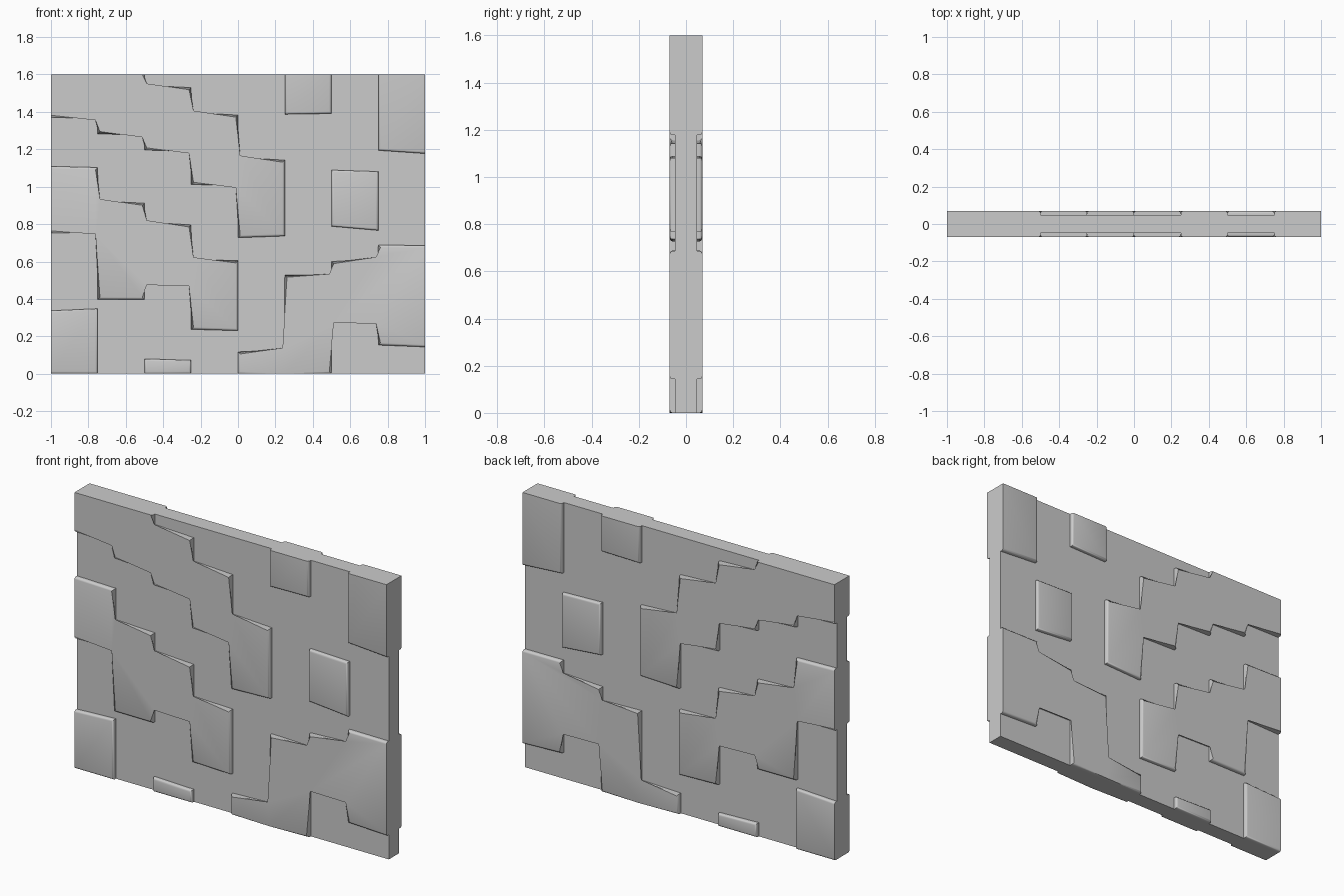
import bpy, bmesh, math

if "Cube" in bpy.data.objects:
    bpy.data.objects.remove(bpy.data.objects["Cube"])

W, H = 0.25, 1.6            # column width, slab height
CORE, FACE = 0.047, 0.069   # half depth of core and of raised plates

# Raised plates: first column, then per column (bottom left, bottom right, top left, top right)
PLATES = {
    "upper_stepped_plate": (0, [(1.37, 1.367, H, H), (1.283, 1.276, H, H), (1.196, 1.19, 1.54, 1.53),
                                (1.012, 1.006, 1.395, 1.383), (0.727, 0.736, 1.155, 1.142)]),
    "middle_stepped_plate": (0, [(0.752, 0.758, 1.109, 1.103), (0.397, 0.396, 0.922, 0.912),
                                 (0.487, 0.48, 0.809, 0.796), (0.237, 0.23, 0.611, 0.604)]),
    "corner_plate": (0, [(0, 0, 0.337, 0.348)]),
    "small_bottom_plate": (2, [(0, 0, 0.08, 0.072)]),
    "lower_stepped_plate": (4, [(0, 0, 0.117, 0.126), (0, 0, 0.528, 0.521),
                                (0.284, 0.28, 0.6, 0.612), (0.153, 0.143, 0.688, 0.686)]),
    "top_plate": (5, [(1.387, 1.391, H, H)]),
    "square_plate": (6, [(0.788, 0.766, 1.089, 1.081)]),
    "side_plate": (7, [(1.194, 1.177, H, H)]),
}


def link(name, bm):
    me = bpy.data.meshes.new(name)
    bm.to_mesh(me)
    bm.free()
    ob = bpy.data.objects.new(name, me)
    bpy.context.collection.objects.link(ob)
    return ob


def plate(name, start, cols):
    # stepped outline: along the bottom, back along the top
    low, high = [], []
    for i, (bl, br, tl, tr) in enumerate(cols):
        x = -1 + (start + i) * W
        low += [(x, bl), (x + W, br)]
        high += [(x, tl), (x + W, tr)]
    pts = []
    for p in low + high[::-1]:
        if not pts or p != pts[-1]:
            pts.append(p)
    bm = bmesh.new()
    back = [bm.verts.new((x, -CORE, z)) for x, z in pts]
    front = [bm.verts.new((x, -FACE, z)) for x, z in pts]
    n = len(pts)
    bm.faces.new(front)
    for i in range(n):
        j = (i + 1) % n
        bm.faces.new((front[j], front[i], back[i], back[j]))
    # round the front rim, except where it is flush with the slab's top and ends
    rim = []
    for i in range(n):
        a, b = front[i], front[(i + 1) % n]
        flush_top = min(a.co.z, b.co.z) > H - 0.001
        flush_end = abs(a.co.x + b.co.x) > 1.999
        if not (flush_top or flush_end):
            rim.append(bm.edges.get((a, b)))
    bmesh.ops.bevel(bm, geom=rim, offset=0.012, offset_type='OFFSET', segments=3,
                    profile=0.5, affect='EDGES', clamp_overlap=True)
    ob = link(name, bm)
    # same pattern on the back
    mod = ob.modifiers.new("both_sides", 'MIRROR')
    mod.use_axis = (False, True, False)
    mod.use_clip = False
    mod.use_mirror_merge = False
    return ob


# core slab
bm = bmesh.new()
bmesh.ops.create_cube(bm, size=1)
for v in bm.verts:
    v.co = (v.co.x * 2, v.co.y * 2 * CORE, (v.co.z + 0.5) * H)
link("core_slab", bm)

# raised plates
for name, (start, cols) in PLATES.items():
    ob = plate(name, start, cols)
    bpy.ops.object.select_all(action='DESELECT')
    ob.select_set(True)
    bpy.context.view_layer.objects.active = ob
    bpy.ops.object.shade_smooth_by_angle(angle=math.radians(35))
